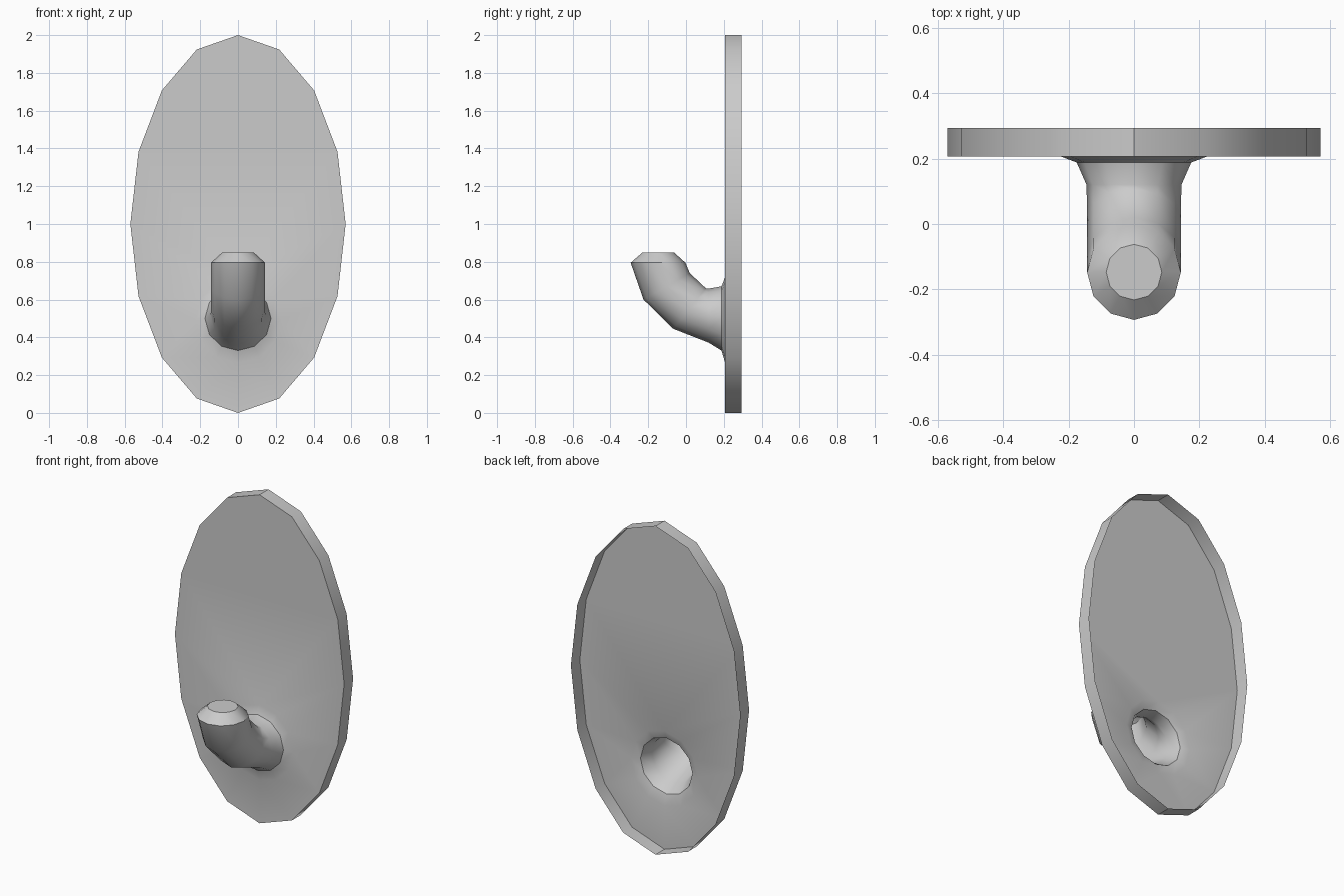
import bpy, bmesh
from math import sin, cos, tau

if "Cube" in bpy.data.objects:
    bpy.data.objects.remove(bpy.data.objects["Cube"])

FRONT, BACK = 0.207, 0.293
bm = bmesh.new()


def loop(verts):
    n = len(verts)
    return [bm.edges.get((verts[i], verts[(i + 1) % n])) or
            bm.edges.new((verts[i], verts[(i + 1) % n])) for i in range(n)]


def skin(a, b):
    n = len(a)
    for i in range(n):
        j = (i + 1) % n
        bm.faces.new((a[i], a[j], b[j], b[i]))


def oval(y, n=16):
    return [bm.verts.new((0.57 * sin(tau * i / n), y, 1 + cos(tau * i / n)))
            for i in range(n)]


def ring(lo, hi, w, n=12):
    cy, cz = (lo[0] + hi[0]) / 2, (lo[1] + hi[1]) / 2
    hy, hz = (hi[0] - lo[0]) / 2, (hi[1] - lo[1]) / 2
    return [bm.verts.new((w * sin(tau * i / n), cy + hy * cos(tau * i / n),
                          cz + hz * cos(tau * i / n))) for i in range(n)]


# hook: (lower point, upper point, half width) in y, z, from plate to tip
sections = [
    ((FRONT, 0.265), (FRONT, 0.72), 0.225),
    ((0.188, 0.33), (0.188, 0.67), 0.175),
    ((0.12, 0.372), (0.12, 0.658), 0.145),
    ((-0.067, 0.445), (0.105, 0.66), 0.143),
    ((-0.225, 0.60), (0.02, 0.74), 0.143),
    ((-0.293, 0.795), (-0.003, 0.795), 0.143),
    ((-0.232, 0.848), (-0.062, 0.848), 0.085),
]
rings = [ring(*s) for s in sections]
for a, b in zip(rings, rings[1:]):
    skin(a, b)
bm.faces.new(rings[-1])

# oval plate front around the hook opening, with a rim open at the back
front, back = oval(FRONT), oval(BACK)
skin(front, back)
bmesh.ops.triangle_fill(bm, use_beauty=True, use_dissolve=False,
                        edges=loop(front) + loop(rings[0]), normal=(0, -1, 0))

bmesh.ops.recalc_face_normals(bm, faces=bm.faces[:])
bm.normal_update()
tip = next(f for f in bm.faces if all(v in rings[-1] for v in f.verts))
if tip.normal.z < 0:
    bmesh.ops.reverse_faces(bm, faces=bm.faces[:])

mesh = bpy.data.meshes.new("wall_hook")
bm.to_mesh(mesh)
bm.free()
obj = bpy.data.objects.new("wall_hook", mesh)
bpy.context.collection.objects.link(obj)
bpy.context.view_layer.objects.active = obj
obj.select_set(True)
bpy.ops.object.shade_smooth_by_angle(angle=0.61)
